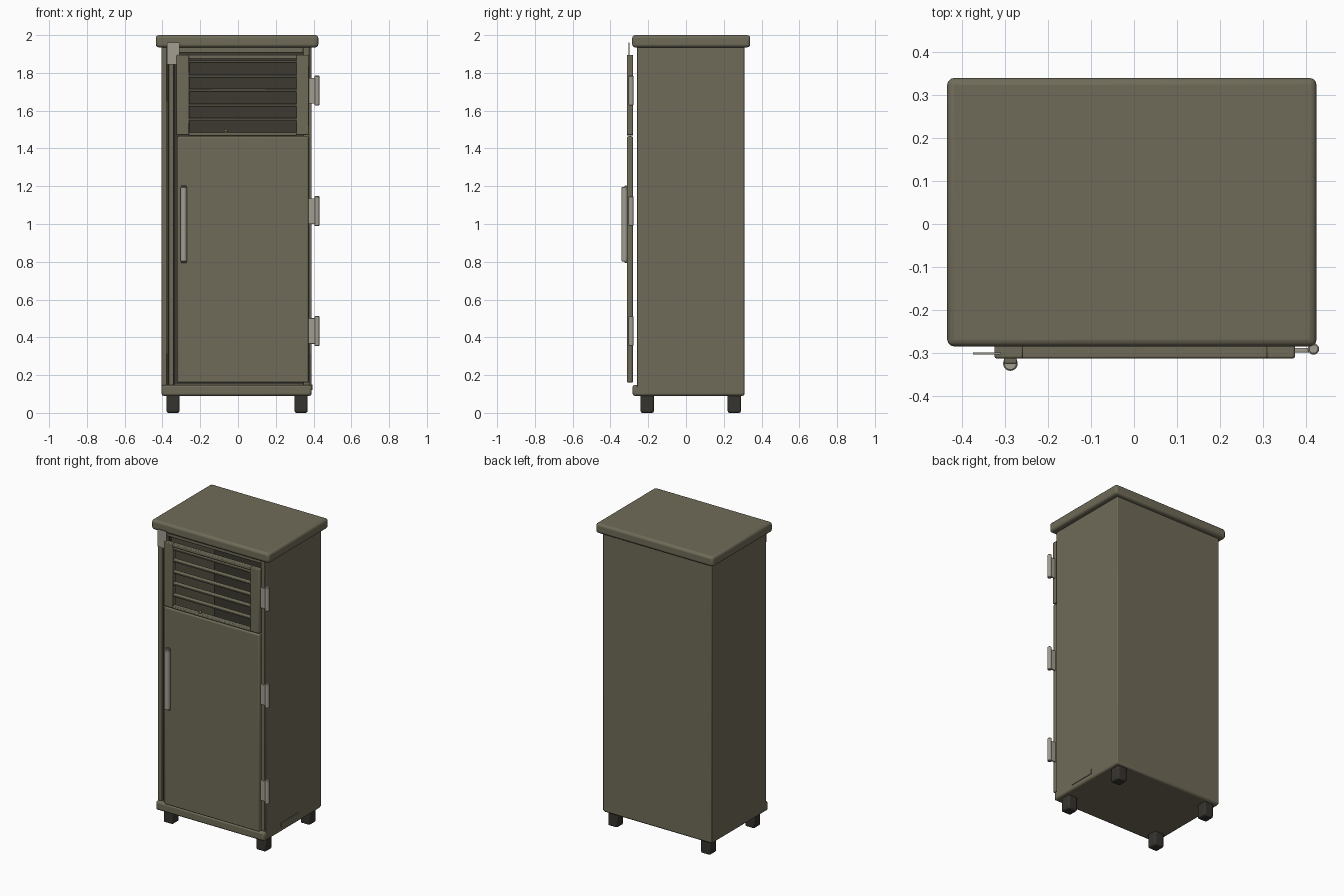
import bpy
import math

cube = bpy.data.objects.get("Cube")
if cube:
    bpy.data.objects.remove(cube, do_unlink=True)


def material(name, rgb):
    m = bpy.data.materials.new(name)
    m.use_nodes = True
    m.diffuse_color = (*rgb, 1)
    m.node_tree.nodes["Principled BSDF"].inputs["Base Color"].default_value = (*rgb, 1)
    return m


OLIVE = material("olive paint", (0.16, 0.147, 0.098))
INNER = material("dark interior", (0.045, 0.041, 0.031))
METAL = material("pale metal", (0.36, 0.34, 0.285))
RUBBER = material("dark rubber", (0.036, 0.034, 0.028))


def finish(obj, name, mat, bevel, segments):
    obj.name = name
    obj.data.materials.append(mat)
    if bevel:
        mod = obj.modifiers.new("rounded edges", "BEVEL")
        mod.width = bevel
        mod.segments = segments
        mod.limit_method = "ANGLE"
    bpy.ops.object.shade_smooth_by_angle(angle=math.radians(35))
    return obj


def box(name, x, y, z, mat=OLIVE, bevel=0.0, segments=2):
    """Box from its (low, high) limits along each axis."""
    bpy.ops.mesh.primitive_cube_add(size=1, location=[(a + b) / 2 for a, b in (x, y, z)])
    obj = bpy.context.object
    obj.scale = [b - a for a, b in (x, y, z)]
    bpy.ops.object.transform_apply(location=False, rotation=False, scale=True)
    return finish(obj, name, mat, bevel, segments)


def rod(name, x, y, z, radius, mat=METAL):
    """Upright cylinder between two heights."""
    bpy.ops.mesh.primitive_cylinder_add(vertices=20, radius=radius, depth=z[1] - z[0],
                                        location=(x, y, (z[0] + z[1]) / 2))
    return finish(bpy.context.object, name, mat, 0.003, 1)


# Carcass
LEFT, RIGHT, FRONT, BACK = -0.405, 0.39, -0.26, 0.31
BODY_Z = (0.1, 1.945)
box("base", (LEFT, RIGHT), (-0.283, BACK), (0.09, 0.148), bevel=0.012)
box("top_slab", (-0.435, 0.425), (-0.285, 0.34), (1.935, 2.0), bevel=0.016, segments=3)
box("right_side_panel", (LEFT, -0.375), (FRONT, BACK), BODY_Z, bevel=0.004)
box("left_side_panel", (0.375, RIGHT), (FRONT, BACK), BODY_Z, bevel=0.004)
box("back_panel", (LEFT + 0.001, RIGHT - 0.001), (0.293, BACK), BODY_Z, bevel=0.003)
box("interior_back", (-0.375, 0.375), (0.288, 0.2935), (0.15, 1.935), INNER)

# Front frame around the opening
box("right_jamb", (-0.368, -0.34), (-0.257, -0.225), (0.145, 1.94), bevel=0.004)
box("right_jamb_rear", (-0.378, -0.335), (-0.235, -0.215), (0.145, 1.94), INNER)
box("left_jamb", (0.345, 0.378), (-0.257, -0.225), (0.145, 1.94), bevel=0.004)
box("header", (-0.34, 0.345), (-0.257, -0.225), (1.905, 1.94), bevel=0.004)

# Lower door
DOOR_Y = (-0.313, -0.28)
box("door", (-0.322, 0.374), DOOR_Y, (0.16, 1.465), bevel=0.01, segments=3)

# Louvred upper panel
box("louver_right_stile", (-0.325, -0.258), DOOR_Y, (1.47, 1.895), bevel=0.005)
box("louver_left_stile", (0.308, 0.375), DOOR_Y, (1.47, 1.895), bevel=0.005)
box("louver_top_rail", (-0.262, 0.312), DOOR_Y, (1.873, 1.895), bevel=0.005)
box("louver_bottom_rail", (-0.262, 0.312), DOOR_Y, (1.468, 1.486), bevel=0.005)
for i in range(5):
    z = 1.555 + i * 0.0765
    slat = box(f"louver_slat_{i + 1}", (-0.262, 0.312), (-0.311, -0.283),
               (z - 0.006, z + 0.006), bevel=0.003)
    slat.rotation_euler.x = math.radians(12)
bpy.ops.mesh.primitive_uv_sphere_add(segments=12, ring_count=8, radius=0.01,
                                     location=(-0.065, -0.3, 1.493))
finish(bpy.context.object, "louver_knob", OLIVE, 0, 1)

# Handle
rod("handle_bar", -0.288, -0.325, (0.802, 1.195), 0.017)
for i, z in enumerate((0.8, 1.187)):
    box(f"handle_mount_{i + 1}", (-0.303, -0.273), (-0.325, -0.312), (z - 0.006, z + 0.016),
        OLIVE, 0.003)

# Hinges
for i, z in enumerate((0.434, 1.068, 1.706)):
    rod(f"hinge_barrel_{i + 1}", 0.418, -0.291, (z - 0.079, z + 0.079), 0.013)
    box(f"hinge_leaf_{i + 1}", (0.368, 0.415), (-0.299, -0.289), (z - 0.068, z + 0.068),
        METAL, 0.002)

# Latch tab and small side plate
box("latch_tab", (-0.375, -0.31), (-0.304, -0.299), (1.845, 1.96), METAL)
box("side_plate", (RIGHT, RIGHT + 0.004), (-0.11, 0.07), (0.12, 0.15))

# Feet
for x in (-0.344, 0.334):
    for y in (-0.205, 0.256):
        side = "left" if x > 0 else "right"
        end = "front" if y < 0 else "back"
        box(f"{end}_{side}_foot", (x - 0.034, x + 0.034), (y - 0.035, y + 0.035), (0, 0.1),
            RUBBER, 0.009)
